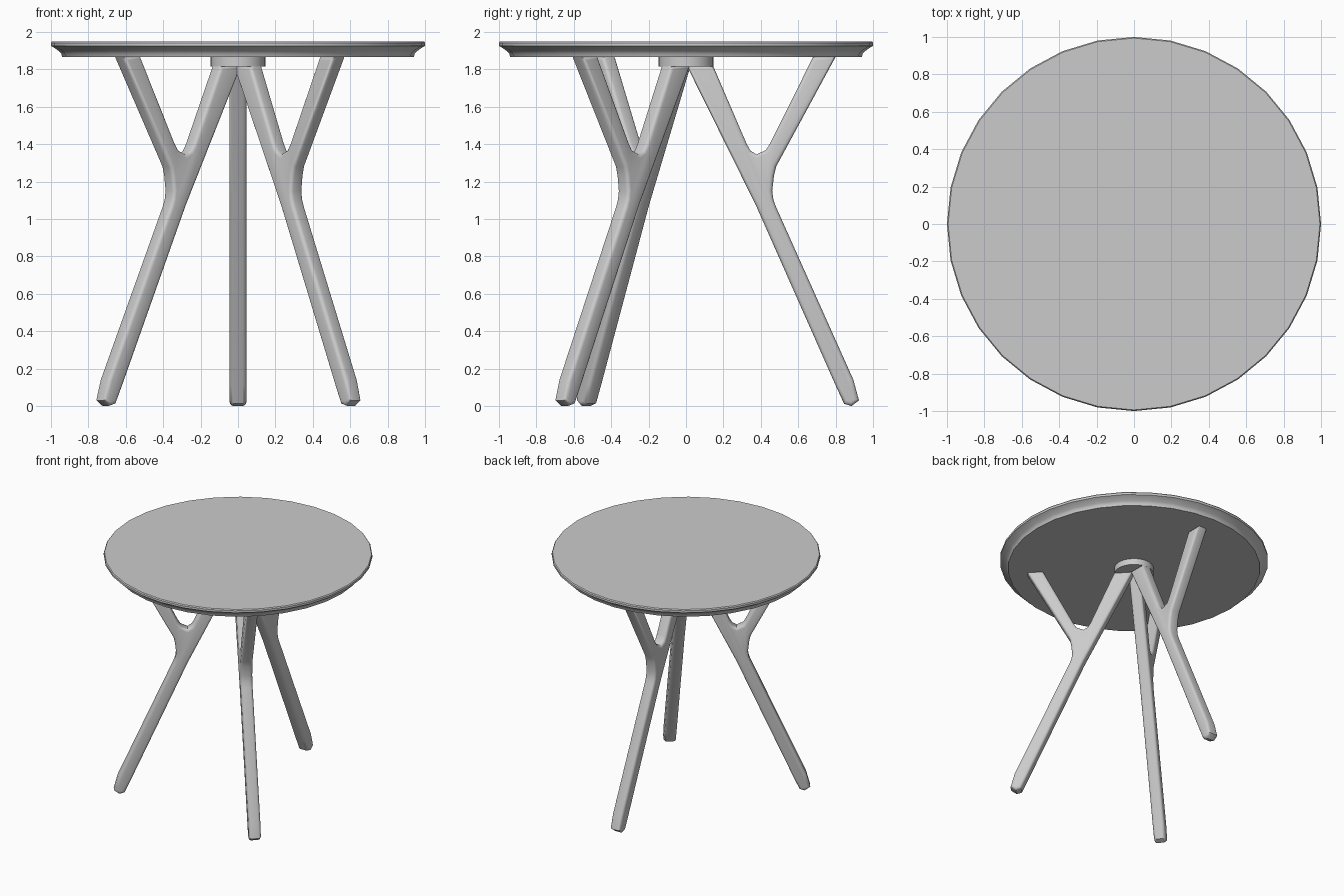
import bpy, bmesh, math
from mathutils import Vector

if "Cube" in bpy.data.objects:
    bpy.data.objects.remove(bpy.data.objects["Cube"])


def finish(bm, name, angle=35):
    bmesh.ops.recalc_face_normals(bm, faces=bm.faces)
    mesh = bpy.data.meshes.new(name)
    bm.to_mesh(mesh)
    bm.free()
    ob = bpy.data.objects.new(name, mesh)
    bpy.context.collection.objects.link(ob)
    bpy.ops.object.select_all(action='DESELECT')
    ob.select_set(True)
    bpy.context.view_layer.objects.active = ob
    bpy.ops.object.shade_smooth_by_angle(angle=math.radians(angle))
    return ob


def lathe(name, profile, sides=32):
    """Stack rings of (radius, z) and cap both ends."""
    bm = bmesh.new()
    rings = [[bm.verts.new((r * math.cos(2 * math.pi * i / sides),
                            r * math.sin(2 * math.pi * i / sides), z))
              for i in range(sides)] for r, z in profile]
    for a, b in zip(rings, rings[1:]):
        for i in range(sides):
            j = (i + 1) % sides
            bm.faces.new((a[i], a[j], b[j], b[i]))
    bm.faces.new(rings[0])
    bm.faces.new(rings[-1])
    return finish(bm, name)


# Round top with an undercut rim
lathe("table_top", [(0.94, 1.865), (0.945, 1.885), (0.957, 1.897),
                    (0.985, 1.917), (1.0, 1.925), (1.0, 1.942), (0.994, 1.95)])

# Mounting disc under the top
lathe("centre_hub", [(0.147, 1.815), (0.147, 1.866)])

# Y-shaped leg outline as (distance from centre, height)
OUTLINE = [(0.005, 1.818), (0.145, 1.818), (0.325, 1.40), (0.345, 1.365),
           (0.377, 1.345), (0.427, 1.368), (0.45, 1.405), (0.68, 1.867),
           (0.80, 1.867), (0.482, 1.28), (0.47, 1.23), (0.461, 1.15),
           (0.467, 1.105), (0.481, 1.065), (0.895, 0.14), (0.925, 0.03),
           (0.885, 0.0), (0.845, 0.012), (0.80, 0.11), (0.375, 1.07)]
HALF = 0.045


def leg(name, degrees):
    a = math.radians(degrees)
    out = Vector((math.cos(a), math.sin(a), 0))
    side = Vector((-math.sin(a), math.cos(a), 0))
    bm = bmesh.new()
    loops = [[bm.verts.new(out * r + side * s + Vector((0, 0, z)))
              for r, z in OUTLINE] for s in (-HALF, HALF)]
    caps = [bm.faces.new(l) for l in loops]
    n = len(OUTLINE)
    for i in range(n):
        j = (i + 1) % n
        bm.faces.new((loops[0][i], loops[0][j], loops[1][j], loops[1][i]))
    bmesh.ops.recalc_face_normals(bm, faces=bm.faces)
    # Round the long edges on both cheeks
    edges = list({e for f in caps for e in f.edges})
    bmesh.ops.bevel(bm, geom=edges, offset=0.02, segments=3, profile=0.5,
                    affect='EDGES', clamp_overlap=True)
    return finish(bm, name, 40)


# Three splayed legs, unevenly spaced
for leg_name, deg in (("back_leg", 90), ("front_left_leg", 217),
                      ("front_right_leg", 313)):
    leg(leg_name, deg)
